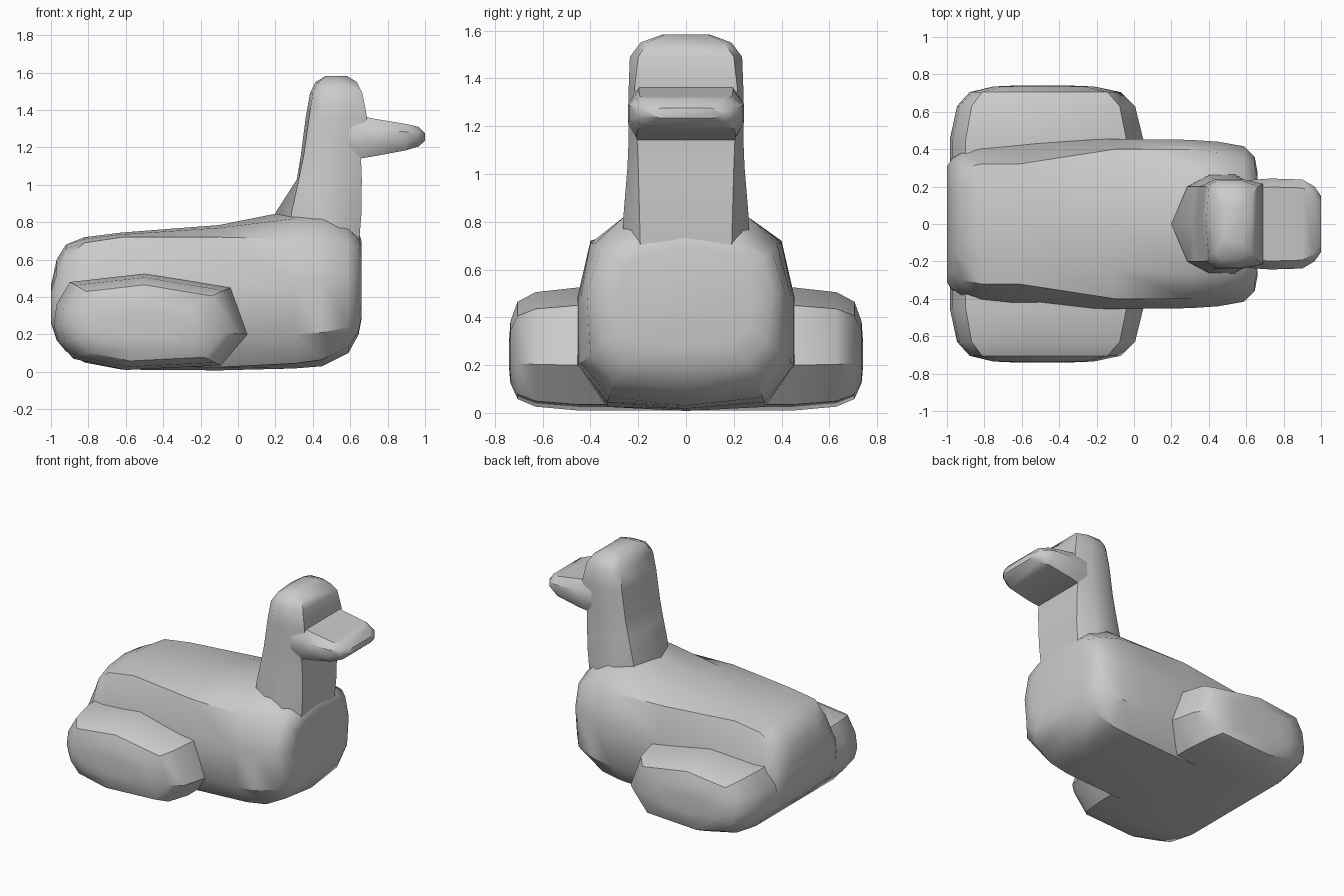
import bpy, bmesh, math


def loft(name, rings, angle=38):
    """Skin a list of closed rings and cap both ends."""
    bm = bmesh.new()
    loops = [[bm.verts.new(p) for p in r] for r in rings]
    for a, b in zip(loops, loops[1:]):
        for i in range(len(a)):
            j = (i + 1) % len(a)
            bm.faces.new((a[i], a[j], b[j], b[i]))
    bm.faces.new(loops[0][::-1])
    bm.faces.new(loops[-1])
    bmesh.ops.recalc_face_normals(bm, faces=bm.faces)
    mesh = bpy.data.meshes.new(name)
    bm.to_mesh(mesh)
    bm.free()
    ob = bpy.data.objects.new(name, mesh)
    bpy.context.collection.objects.link(ob)
    bpy.ops.object.select_all(action='DESELECT')
    ob.select_set(True)
    bpy.context.view_layer.objects.active = ob
    bpy.ops.object.shade_smooth_by_angle(angle=math.radians(angle))
    return ob


# Body: x, bottom z, (half width, z) for five side points, top z
body = [
    (-1.0, .26, (.26, .27), (.30, .32), (.31, .38), (.24, .43), (.12, .45), .46),
    (-.97, .17, (.30, .18), (.36, .29), (.35, .42), (.26, .52), (.15, .57), .60),
    (-.92, .11, (.30, .12), (.38, .26), (.38, .45), (.30, .61), (.18, .66), .68),
    (-.82, .05, (.31, .06), (.41, .22), (.41, .47), (.32, .69), (.18, .71), .72),
    (-.62, .012, (.32, .03), (.44, .20), (.44, .47), (.32, .72), (.18, .735), .745),
    (-.10, .008, (.33, .025), (.455, .20), (.455, .48), (.40, .72), (.24, .77), .785),
    (.30, .018, (.33, .045), (.45, .20), (.45, .48), (.40, .71), (.26, .82), .865),
    (.45, .03, (.32, .065), (.44, .21), (.44, .49), (.38, .71), (.26, .82), .86),
    (.59, .10, (.30, .135), (.40, .24), (.415, .50), (.36, .68), (.24, .76), .80),
    (.645, .20, (.25, .215), (.34, .30), (.36, .50), (.32, .66), (.22, .71), .75),
    (.66, .28, (.18, .29), (.26, .36), (.28, .50), (.25, .62), (.16, .67), .70),
]
rings = []
for x, zb, *side, zt in body:
    rings.append([(x, 0, zb)] + [(x, w, z) for w, z in side]
                 + [(x, 0, zt)] + [(x, -w, z) for w, z in reversed(side)])
loft("body", rings)

# Neck and head: z, rear centre x, rear corner x, side x, front x,
# then rear / side / front half widths
neck = [
    (.66, .24, .30, .40, .645, .20, .27, .19),
    (.85, .20, .285, .40, .66, .20, .26, .195),
    (1.03, .315, .325, .42, .662, .20, .245, .20),
    (1.15, .335, .35, .43, .657, .20, .24, .205),
    (1.36, .362, .38, .44, .69, .20, .24, .215),
    (1.49, .385, .40, .45, .665, .19, .235, .20),
    (1.55, .415, .43, .46, .635, .15, .19, .16),
    (1.583, .47, .475, .49, .58, .08, .10, .09),
]
rings = []
for z, xc, xr, xs, xf, wr, w, wf in neck:
    half = [(xr, wr), (xs, w), (xs + (xf - xs) * .55, w), (xf, wf)]
    rings.append([(xc, 0, z)] + [(x, y, z) for x, y in half]
                 + [(x, -y, z) for x, y in reversed(half)])
loft("neck_and_head", rings)

# Beak: x, bottom z, top z, half width
rings = []
for x, b, t, w in [(.50, 1.13, 1.38, .22), (.65, 1.14, 1.37, .238), (.73, 1.153, 1.353, .243),
                   (.90, 1.185, 1.325, .238), (.965, 1.205, 1.31, .20), (1.0, 1.235, 1.275, .15)]:
    c = (t - b) * .3
    half = [(w - .035, b), (w, b + c), (w, t - c), (w - .045, t)]
    rings.append([(x, y, z) for y, z in half] + [(x, -y, z) for y, z in reversed(half)])
loft("beak", rings)

# Folded wings: one outline carried across the body, shrinking to the outer sides
outline = [(-.985, .25), (-.97, .36), (-.90, .48), (-.50, .525), (-.04, .45),
           (.05, .20), (-.09, .035), (-.60, .01), (-.88, .07), (-.96, .16)]
steps = [(.45, 1, 1), (.63, .92, .93), (.705, .78, .79), (.735, .52, .50), (.74, .3, .25)]
steps = [(-y, sx, sz) for y, sx, sz in reversed(steps)] + steps
loft("wings", [[(-.5 + (x + .5) * sx, y, .24 + (z - .24) * sz) for x, z in outline]
               for y, sx, sz in steps])
